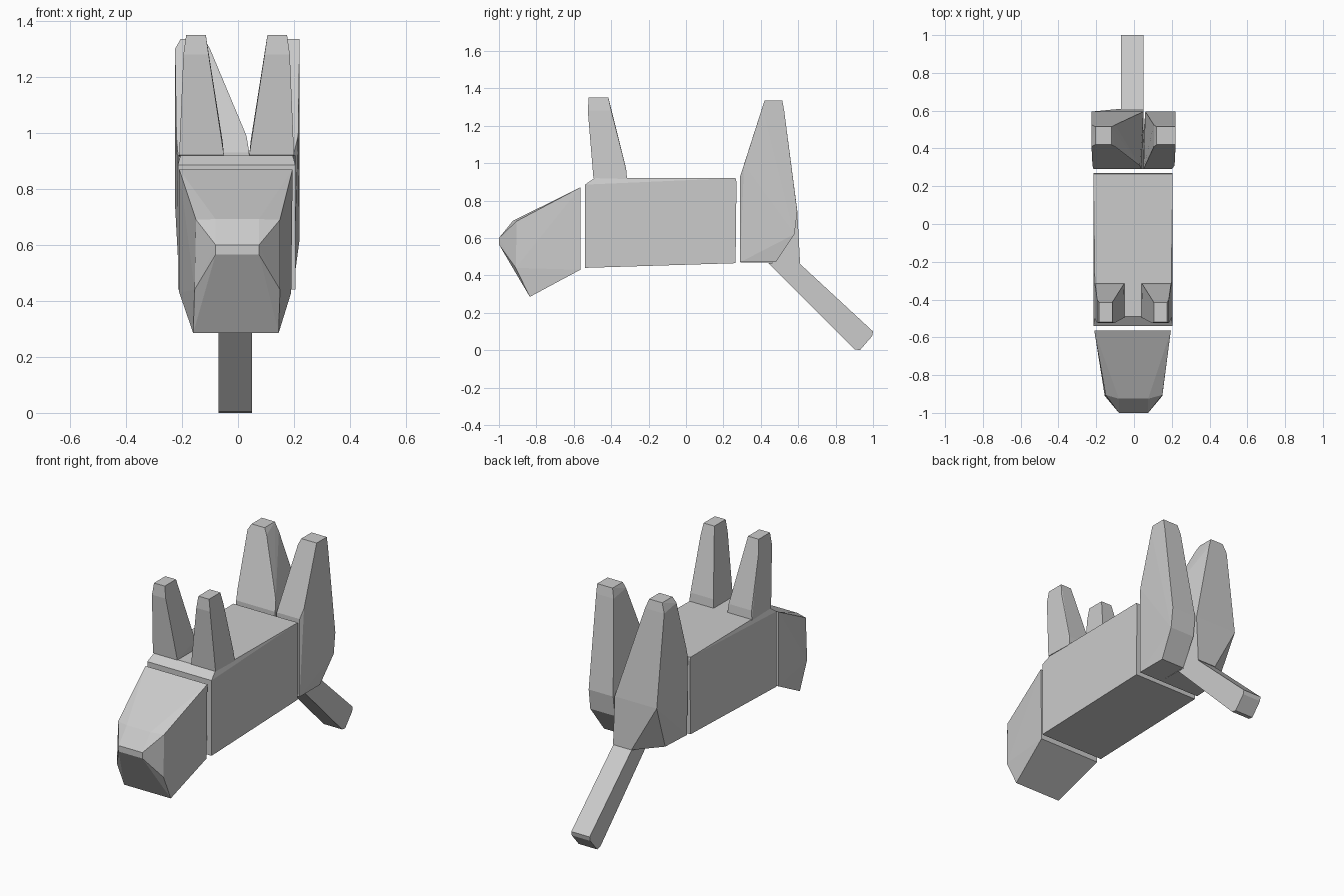
import bpy, bmesh, math


def hull(name, bars):
    """Faceted convex block; each bar is (x_min, x_max, y, z)."""
    bm = bmesh.new()
    for x0, x1, y, z in bars:
        bm.verts.new((x0, y, z))
        bm.verts.new((x1, y, z))
    res = bmesh.ops.convex_hull(bm, input=bm.verts[:])
    junk = {g for g in res["geom_interior"] + res["geom_unused"]
            if isinstance(g, bmesh.types.BMVert) and g.is_valid}
    bmesh.ops.delete(bm, geom=list(junk), context='VERTS')
    bmesh.ops.dissolve_limit(bm, angle_limit=math.radians(1),
                             verts=bm.verts[:], edges=bm.edges[:])
    bmesh.ops.recalc_face_normals(bm, faces=bm.faces[:])
    me = bpy.data.meshes.new(name)
    bm.to_mesh(me)
    bm.free()
    ob = bpy.data.objects.new(name, me)
    bpy.context.collection.objects.link(ob)
    return ob


# Torso: long box with a chamfer along the top front edge
hull("body", [(-.215, .205, -.54, .44), (-.215, .205, -.54, .885),
              (-.205, .195, -.49, .92), (-.215, .205, .265, .92),
              (-.215, .205, .27, .90), (-.215, .205, .265, .465)])

# Head tapering to a small blunt muzzle
hull("head", [(-.21, .19, -.565, .43), (-.21, .195, -.565, .87),
              (-.16, .145, -.835, .285),
              (-.15, .15, -.905, .69), (-.155, .15, -.91, .44),
              (-.08, .075, -.925, .692),
              (-.08, .075, -1.0, .60), (-.08, .075, -1.0, .565)])

# Front legs pointing up, mirrored about the body's centre line
for side, s in (("left", -1), ("right", 1)):
    def span(a, b, c=-.005):
        return tuple(sorted((c + s * a, c + s * b)))
    hull("front_leg_" + side, [
        (*span(.11, .18), -.52, 1.35), (*span(.11, .18), -.415, 1.35),
        (*span(.10, .19), -.525, 1.28), (*span(.10, .19), -.40, 1.28),
        (*span(.045, .205), -.495, .92), (*span(.05, .20), -.32, .97),
        (*span(.045, .205), -.315, .915)])

# Left hind leg: wide haunch that carries the tail
hull("hind_leg_left", [
    (-.205, -.12, .42, 1.335), (-.205, -.12, .515, 1.335),
    (-.225, -.10, .41, 1.30), (-.225, -.10, .525, 1.28),
    (-.225, .05, .595, .745), (-.07, .05, .61, .465),
    (-.20, .05, .48, .47), (-.21, .05, .29, .47),
    (-.215, .04, .29, .93), (-.22, .03, .31, .99)])

# Right hind leg: narrower haunch
hull("hind_leg_right", [
    (.12, .22, .42, 1.335), (.12, .22, .515, 1.335),
    (.105, .22, .41, 1.30), (.105, .22, .525, 1.28),
    (.06, .22, .595, .74), (.06, .22, .58, .62),
    (.05, .20, .48, .47), (.05, .20, .29, .47),
    (.05, .20, .29, .93), (.06, .215, .31, .99)])

# Tail slanting down to the ground
hull("tail", [(-.07, .05, .44, .465), (-.07, .05, .60, .47),
              (-.07, .05, .63, .44), (-.07, .05, 1.0, .10),
              (-.07, .05, .995, .075), (-.07, .05, .93, .0),
              (-.07, .05, .90, .005)])
